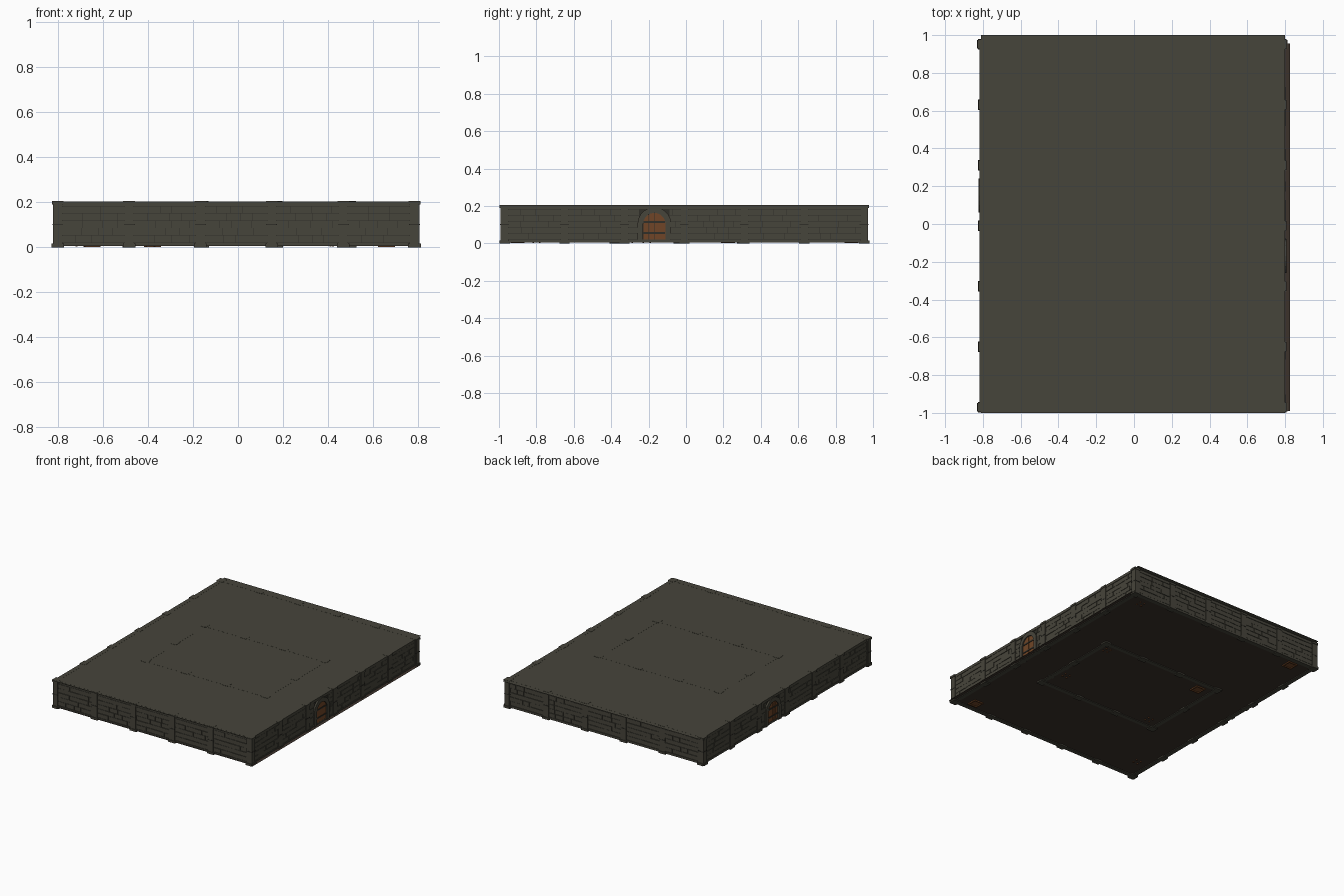
import bpy, bmesh, math, random
from mathutils import Matrix, Vector

if "Cube" in bpy.data.objects:
    bpy.data.objects.remove(bpy.data.objects["Cube"])

random.seed(4)


def material(name, rgb):
    m = bpy.data.materials.new(name)
    m.diffuse_color = (*rgb, 1)
    m.use_nodes = True
    m.node_tree.nodes["Principled BSDF"].inputs["Base Color"].default_value = m.diffuse_color
    return m


STONE = material("stone", (0.062, 0.058, 0.043))
DARK = material("mortar", (0.03, 0.028, 0.022))
EARTH = material("earth", (0.045, 0.032, 0.024))
WOOD = material("wood", (0.16, 0.06, 0.02))


def box(bm, x0, x1, y0, y1, z0, z1, mat=0):
    m = Matrix.Translation(((x0 + x1) / 2, (y0 + y1) / 2, (z0 + z1) / 2)) @ \
        Matrix.Diagonal((x1 - x0, y1 - y0, z1 - z0, 1))
    r = bmesh.ops.create_cube(bm, size=1, matrix=m)
    for f in {f for v in r["verts"] for f in v.link_faces}:
        f.material_index = mat


def finish(name, bm, mats, matrix=None):
    bmesh.ops.recalc_face_normals(bm, faces=bm.faces)
    me = bpy.data.meshes.new(name)
    bm.to_mesh(me)
    bm.free()
    for m in mats:
        me.materials.append(m)
    ob = bpy.data.objects.new(name, me)
    if matrix:
        ob.matrix_world = matrix
    bpy.context.collection.objects.link(ob)
    return ob


def plane(name, x0, x1, y0, y1, z, mat):
    bm = bmesh.new()
    bm.faces.new([bm.verts.new(p) for p in ((x0, y0, z), (x1, y0, z), (x1, y1, z), (x0, y1, z))])
    me = finish(name, bm, [mat])
    return me


def arch_outline(c, r, spring, z0, n=10):
    pts = [(c + r, z0)]
    pts += [(c + r * math.cos(math.pi * i / n), spring + r * math.sin(math.pi * i / n)) for i in range(n + 1)]
    return pts + [(c - r, z0)]


def arch_door(bm, c):
    # Raised stone surround
    outer, inner = arch_outline(c, 0.09, 0.103, 0.005), arch_outline(c, 0.06, 0.103, 0.005)
    ring = []
    for (a, b), (p, q) in zip(outer, inner):
        ring.append([bm.verts.new(v) for v in ((a, -.022, b), (a, .022, b), (p, .022, q), (p, -.022, q))])
    for s, t in zip(ring, ring[1:]):
        for k in range(4):
            bm.faces.new((s[k], s[(k + 1) % 4], t[(k + 1) % 4], t[k]))
    bm.faces.new(ring[0])
    bm.faces.new(ring[-1])
    # Plank door leaf with iron straps
    for i in range(4):
        u = c - 0.06 + i * 0.03
        top = 0.103 + math.sqrt(0.06 ** 2 - min(abs(u - c), abs(u + .03 - c)) ** 2) * 0.97
        box(bm, u + .001, u + .029, -.014, .014, .008, top, 2)
    for z in (0.05, 0.11):
        box(bm, c - .058, c + .058, -.017, .017, z, z + .01, 1)


def pillar(bm, u):
    box(bm, u - .022, u + .022, -.019, .019, .004, .203)
    box(bm, u - .028, u + .028, -.023, .023, 0, .016)
    box(bm, u - .026, u + .026, -.022, .022, .19, .205)
    box(bm, u - .0235, u + .0235, -.0205, .0205, .098, .104, 1)


def wall(name, start, end, tiles, door=None):
    bm = bmesh.new()
    a, b = Vector(start), Vector(end)
    d = b - a
    step = d.length / tiles
    for t in range(tiles):
        u0, u1 = t * step, (t + 1) * step
        mid = (u0 + u1) / 2
        # Mortar core and top and bottom courses
        box(bm, u0, u1, -.010, .010, .006, .2, 1)
        box(bm, u0 + .02, u1 - .02, -.0155, .0155, .184, .204)
        box(bm, u0 + .02, u1 - .02, -.0155, .0155, .005, .02)
        # Staggered bricks on both faces
        for row in range(5):
            z = .022 + row * .0324
            x = u0 + .018
            while x < u1 - .02:
                e = min(x + random.uniform(.05, .1), u1 - .018)
                if u1 - .018 - e < .025:
                    e = u1 - .018
                lo, hi = x, e
                if t == door:
                    if lo < mid < hi or (abs(lo - mid) < .085 and abs(hi - mid) < .085):
                        x = e
                        continue
                    if lo < mid:
                        hi = min(hi, mid - .08)
                    else:
                        lo = max(lo, mid + .08)
                k = random.uniform(.013, .016)
                box(bm, lo + .001, hi - .001, -k, k, z, z + .0305)
                x = e
        if t == door:
            arch_door(bm, mid)
    for t in range(tiles + 1):
        pillar(bm, t * step)
    m = Matrix.Translation((a.x, a.y, 0)) @ Matrix.Rotation(math.atan2(d.y, d.x), 4, 'Z')
    return finish(name, bm, [STONE, DARK, WOOD], m)


# Floor and ceiling sheets
plane("floor", -.80, .825, -.99, .955, .01, EARTH)
plane("ceiling", -.81, .80, -1, 1, .2035, STONE)

# Outer walls
L, R, F, B = -.802, .785, -.97, .952
wall("front_wall", (L, F), (R, F), 5)
wall("back_wall", (L, B), (R, B), 5)
wall("right_wall", (R, F), (R, B), 6, door=2)
wall("left_wall", (L, F), (L, B), 6, door=3)

# Inner room walls
l, r, f, b = -.485, .5, -.382, .302
wall("inner_front_wall", (l, f), (r, f), 3)
wall("inner_back_wall", (l, b), (r, b), 3)
wall("inner_right_wall", (r, f), (r, b), 2, door=0)
wall("inner_left_wall", (l, f), (l, b), 2)


# Wooden crates with raised edge slats
def crate(name, x, y, s):
    bm = bmesh.new()
    h, w = s / 2, s * .12
    box(bm, -h + .004, h - .004, -h + .004, h - .004, .008, s - .004)
    for i in (-1, 1):
        lo, hi = sorted((i * h, i * (h - w)))
        for z in (0.002, s - w):
            box(bm, lo, hi, -h, h, z, z + w)
            box(bm, -h, h, lo, hi, z, z + w)
        for j in (-1, 1):
            p, q = sorted((j * h, j * (h - w)))
            box(bm, lo, hi, p, q, .002, s)
    finish(name, bm, [WOOD], Matrix.Translation((x, y, 0)))


for i, (x, y) in enumerate(((-.38, .225), (.66, -.9), (-.65, .885))):
    crate(f"crate_{i + 1}", x, y, .075)


# Small stools with splayed feet
def stool(name, x, y):
    bm = bmesh.new()
    box(bm, -.025, .025, -.025, .025, .045, .053)
    for i in (-1, 1):
        for j in (-1, 1):
            box(bm, i * .018 - .004, i * .018 + .004, j * .018 - .004, j * .018 + .004, .003, .046)
    finish(name, bm, [WOOD], Matrix.Translation((x, y, 0)))


for i, (x, y) in enumerate(((.44, .235), (-.39, -.305), (.43, -.21), (.67, .87), (-.70, -.80))):
    stool(f"stool_{i + 1}", x, y)
